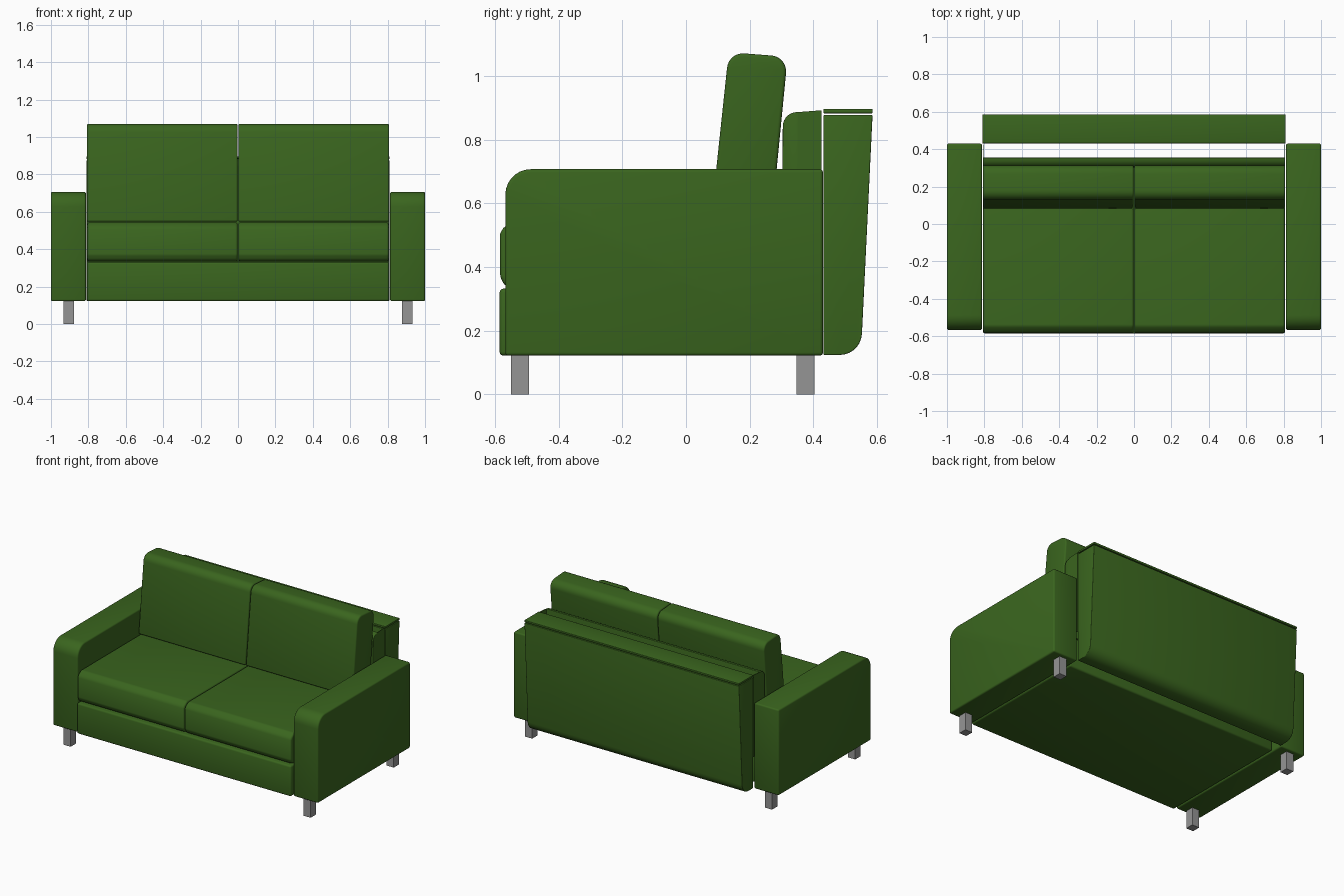
import bpy, bmesh, math
from mathutils import Vector

if "Cube" in bpy.data.objects:
    bpy.data.objects.remove(bpy.data.objects["Cube"])

green = bpy.data.materials.new("green_fabric")
green.diffuse_color = (0.042, 0.13, 0.013, 1)
green.use_nodes = True
green.node_tree.nodes["Principled BSDF"].inputs["Base Color"].default_value = green.diffuse_color
grey = bpy.data.materials.new("grey_metal")
grey.diffuse_color = (0.3, 0.3, 0.3, 1)
grey.use_nodes = True
grey.node_tree.nodes["Principled BSDF"].inputs["Base Color"].default_value = grey.diffuse_color


def rounded(corners, steps=7):
    """Turn (y, z, radius) corners into a profile with filleted corners."""
    pts = []
    n = len(corners)
    for i, (y, z, r) in enumerate(corners):
        p = Vector((y, z))
        if r == 0:
            pts.append(p)
            continue
        a = (Vector(corners[i - 1][:2]) - p).normalized()
        b = (Vector(corners[(i + 1) % n][:2]) - p).normalized()
        half = a.angle(b) / 2
        cen = p + (a + b).normalized() * (r / math.sin(half))
        start = p + a * (r / math.tan(half)) - cen
        end = p + b * (r / math.tan(half)) - cen
        sweep = start.angle(end)
        for k in range(steps + 1):
            t = k / steps
            pts.append(cen + (start * math.sin((1 - t) * sweep)
                              + end * math.sin(t * sweep)) / math.sin(sweep))
    return pts


def prism(name, corners, x0, x1, bevel=0.01, mat=green):
    """Extrude a side profile along x and soften its sharp edges."""
    bm = bmesh.new()
    pts = rounded(corners)
    face = bm.faces.new([bm.verts.new((x0, p.x, p.y)) for p in pts])
    ext = bmesh.ops.extrude_face_region(bm, geom=[face], use_keep_orig=True)
    new = [v for v in ext["geom"] if isinstance(v, bmesh.types.BMVert)]
    bmesh.ops.translate(bm, verts=new, vec=(x1 - x0, 0, 0))
    bmesh.ops.recalc_face_normals(bm, faces=bm.faces)
    if bevel:
        edges = [e for e in bm.edges if e.calc_face_angle(0) > 0.6]
        bmesh.ops.bevel(bm, geom=edges, offset=bevel, segments=3,
                        profile=0.5, affect='EDGES', clamp_overlap=True)
    mesh = bpy.data.meshes.new(name)
    bm.to_mesh(mesh)
    bm.free()
    ob = bpy.data.objects.new(name, mesh)
    bpy.context.collection.objects.link(ob)
    mesh.materials.append(mat)
    bpy.ops.object.select_all(action='DESELECT')
    ob.select_set(True)
    bpy.context.view_layer.objects.active = ob
    if bevel:
        bpy.ops.object.shade_smooth_by_angle(angle=math.radians(35))
    return ob


def box(y0, y1, z0, z1):
    return [(y0, z0, 0), (y1, z0, 0), (y1, z1, 0), (y0, z1, 0)]


def pair(name, corners, x0, x1, **kw):
    """Same part on the right and the left side."""
    prism("right_" + name, corners, x0, x1, **kw)
    prism("left_" + name, corners, -x1, -x0, **kw)


# arms with a rounded front top corner
pair("arm", [(-0.567, 0.122, 0), (0.43, 0.122, 0),
             (0.43, 0.707, 0), (-0.567, 0.707, 0.08)], 0.813, 1.0)

# square legs
pair("front_leg", box(-0.549, -0.492, 0, 0.124), 0.878, 0.932, bevel=0, mat=grey)
pair("back_leg", box(0.347, 0.404, 0, 0.124), 0.878, 0.932, bevel=0, mat=grey)

# base under the seat
prism("base", box(-0.585, 0.355, 0.122, 0.332), -0.808, 0.808, bevel=0.012)

# seat cushions with a creased, softly rounded front
pair("seat_cushion", [(-0.545, 0.335, 0), (0.30, 0.335, 0), (0.30, 0.543, 0),
                      (-0.545, 0.543, 0.03), (-0.574, 0.522, 0),
                      (-0.583, 0.505, 0), (-0.583, 0.37, 0.03),
                      (-0.57, 0.342, 0)], 0.002, 0.806, bevel=0.012)

# leaning back cushions
pair("back_cushion", [(0.078, 0.548, 0), (0.269, 0.548, 0),
                      (0.319, 1.06, 0.05), (0.134, 1.074, 0.05)],
     0.002, 0.808, bevel=0.01)

# inner back frame and its thin end plates
prism("inner_back", [(0.30, 0.335, 0), (0.355, 0.335, 0),
                     (0.355, 0.887, 0), (0.304, 0.882, 0.045)],
      -0.808, 0.808, bevel=0.004)
pair("inner_back_end", [(0.35, 0.335, 0), (0.426, 0.335, 0),
                        (0.426, 0.892, 0), (0.35, 0.886, 0)],
     0.804, 0.808, bevel=0)

# outer back panel, rounded at its lower rear edge, with a separate top strip
prism("back_panel", [(0.431, 0.124, 0), (0.549, 0.124, 0.07),
                     (0.5855, 0.877, 0), (0.431, 0.877, 0)],
      -0.81, 0.81, bevel=0.004)
prism("back_panel_top", [(0.431, 0.882, 0), (0.5855, 0.882, 0),
                         (0.586, 0.896, 0), (0.431, 0.896, 0)],
      -0.81, 0.81, bevel=0.003)
